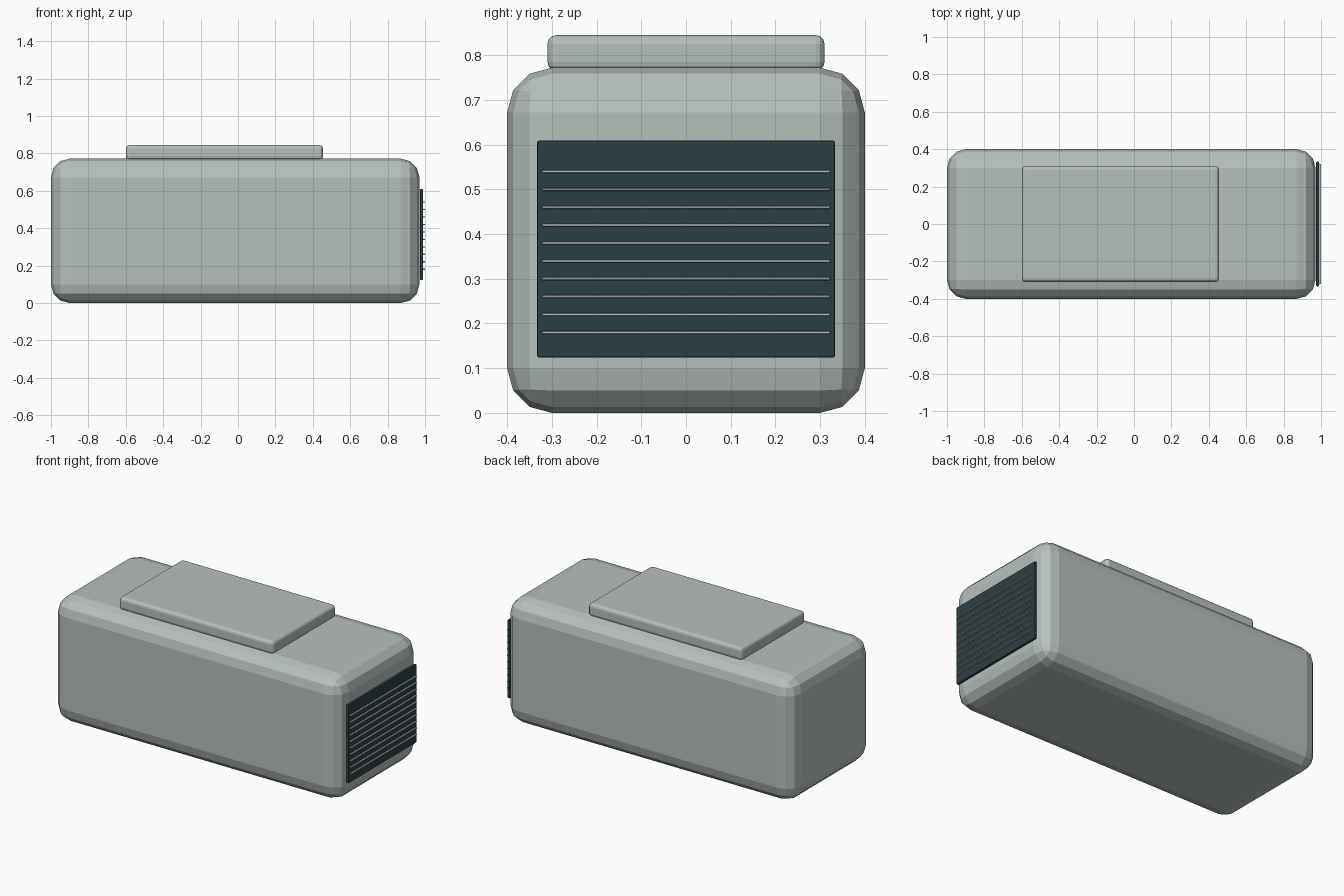
import bpy

if "Cube" in bpy.data.objects:
    bpy.data.objects.remove(bpy.data.objects["Cube"])


def material(name, rgb):
    m = bpy.data.materials.new(name)
    m.diffuse_color = (*rgb, 1)
    m.use_nodes = True
    m.node_tree.nodes["Principled BSDF"].inputs["Base Color"].default_value = m.diffuse_color
    return m


def box(name, lo, hi, mat, bevel, segments):
    """Bevelled box between two corners."""
    bpy.ops.mesh.primitive_cube_add(
        size=1, location=[(a + b) / 2 for a, b in zip(lo, hi)])
    ob = bpy.context.object
    ob.name = name
    ob.scale = [b - a for a, b in zip(lo, hi)]
    bpy.ops.object.transform_apply(location=False, rotation=False, scale=True)
    ob.data.materials.append(mat)
    mod = ob.modifiers.new("bevel", 'BEVEL')
    mod.width = bevel
    mod.segments = segments
    return ob


shell = material("shell_grey", (0.47, 0.53, 0.51))
dark = material("grille_dark", (0.024, 0.05, 0.06))

# Main housing and raised top cover
box("housing", (-1, -0.4, 0), (0.97, 0.4, 0.772), shell, 0.1, 3)
box("top_cover", (-0.6, -0.31, 0.765), (0.455, 0.31, 0.845), shell, 0.02, 3)

# Grille panel on the right end
box("grille_panel", (0.974, -0.333, 0.124), (0.99, 0.333, 0.609), dark, 0.004, 2)

# Horizontal slats
for i in range(10):
    z = 0.18 + i * 0.04
    box(f"grille_slat_{i + 1}", (0.986, -0.322, z - 0.0035),
        (1.0, 0.322, z + 0.0035), shell, 0.0015, 1)
